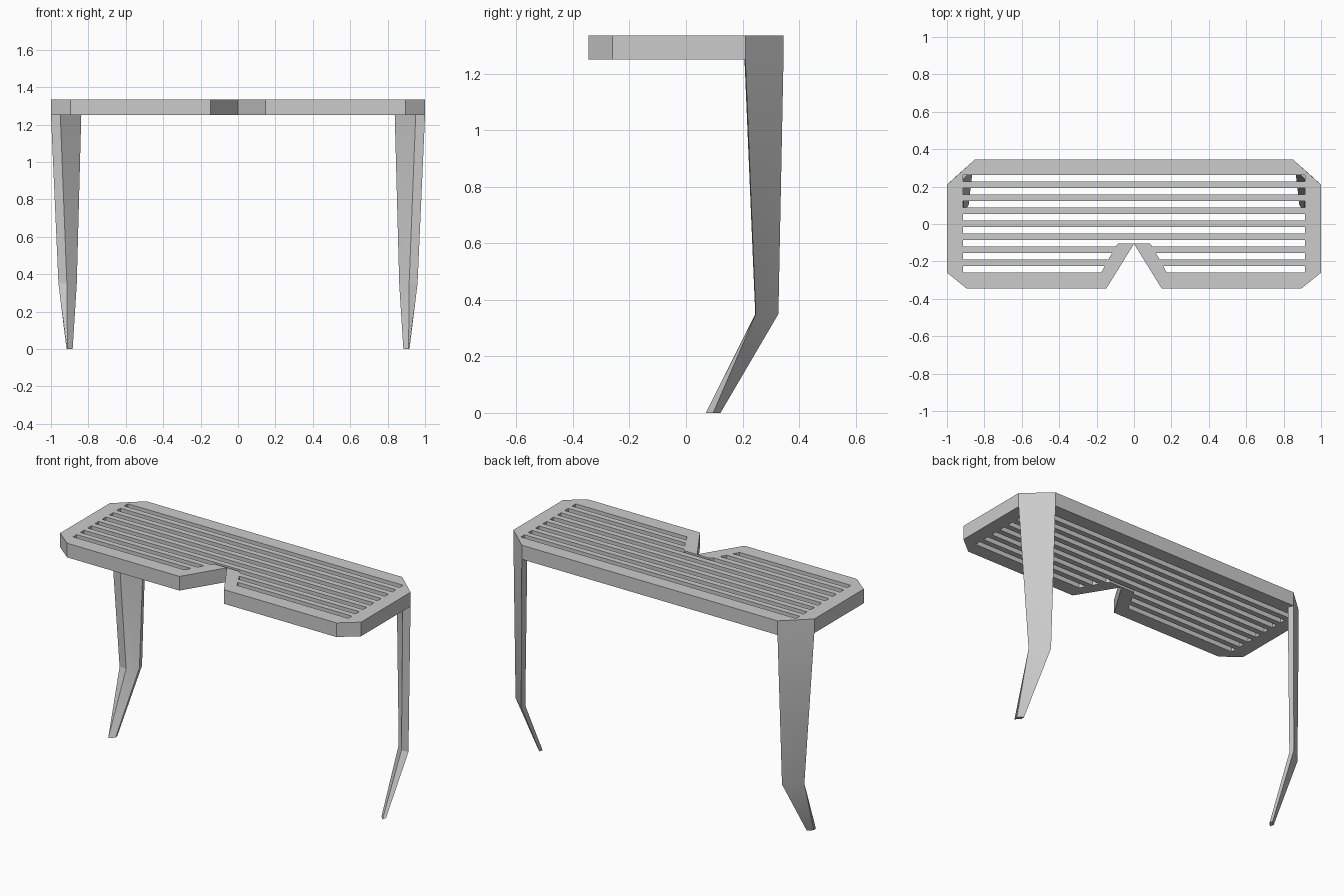
import bpy, bmesh, math

if "Cube" in bpy.data.objects:
    bpy.data.objects.remove(bpy.data.objects["Cube"])

Z_LOW, Z_TOP = 1.25, 1.335
SLOT_X, SLOT_H, PITCH, SLOT_TOP = 0.915, 0.035, 0.0693, 0.261


def nose_x(y):
    """Inner edge of the nose strip at a given y."""
    return 0.09 + 0.55 * (-0.105 - y)


def mirrored(half):
    """Close a right-hand outline with its mirror image."""
    return half + [(-x, y) for x, y in reversed(half) if x != 0]


# Slotted plate: filled 2D curve, outer outline plus slot holes
loops = [mirrored([(0.85, 0.345), (1, 0.21), (1, -0.26), (0.895, -0.345),
                   (0.148, -0.345), (0, -0.106)])]
for i in range(8):
    top = SLOT_TOP - PITCH * i
    low = top - SLOT_H
    if i < 5:
        loops.append(mirrored([(SLOT_X, top), (SLOT_X, low)]))
    elif i == 5:
        loops.append(mirrored([(SLOT_X, top), (SLOT_X, low),
                               (nose_x(low), low), (0.085, -0.104)]))
    else:
        side = [(SLOT_X, top), (SLOT_X, low), (nose_x(low), low), (nose_x(top), top)]
        loops.append(side)
        loops.append([(-x, y) for x, y in side])

curve = bpy.data.curves.new("slotted_plate", 'CURVE')
curve.dimensions = '2D'
curve.fill_mode = 'BOTH'
curve.extrude = (Z_TOP - Z_LOW) / 2
for loop in loops:
    spline = curve.splines.new('POLY')
    spline.points.add(len(loop) - 1)
    for p, (x, y) in zip(spline.points, loop):
        p.co = (x, y, 0, 1)
    spline.use_cyclic_u = True
plate = bpy.data.objects.new("slotted_plate", curve)
plate.location.z = (Z_TOP + Z_LOW) / 2
bpy.context.collection.objects.link(plate)
bpy.context.view_layer.objects.active = plate
plate.select_set(True)
bpy.ops.object.convert(target='MESH')

# Weld the curve's caps to its walls
bm = bmesh.new()
bm.from_mesh(plate.data)
bmesh.ops.remove_doubles(bm, verts=bm.verts, dist=0.0002)
bmesh.ops.recalc_face_normals(bm, faces=bm.faces)
for f in bm.faces:
    f.smooth = False
bm.to_mesh(plate.data)
bm.free()

# Legs: four-sided sections (outer front, inner front, inner back, outer back)
sections = [
    (Z_LOW, [(1, 0.21), (0.95, 0.207), (0.838, 0.31), (0.85, 0.345)]),
    (0.35, [(0.96, 0.247), (0.915, 0.245), (0.862, 0.295), (0.867, 0.327)]),
    (0.0, [(0.917, 0.096), (0.912, 0.07), (0.884, 0.10), (0.888, 0.122)]),
]


def make_leg(name, sign):
    bm = bmesh.new()
    rings = [[bm.verts.new((sign * x, y, z)) for x, y in pts] for z, pts in sections]
    for a, b in zip(rings, rings[1:]):
        for i in range(4):
            j = (i + 1) % 4
            bm.faces.new((a[i], a[j], b[j], b[i]))
    bm.faces.new(rings[0])
    bm.faces.new(rings[-1])
    bmesh.ops.recalc_face_normals(bm, faces=bm.faces)
    mesh = bpy.data.meshes.new(name)
    bm.to_mesh(mesh)
    bm.free()
    leg = bpy.data.objects.new(name, mesh)
    bpy.context.collection.objects.link(leg)
    bpy.ops.object.select_all(action='DESELECT')
    leg.select_set(True)
    bpy.context.view_layer.objects.active = leg
    bpy.ops.object.shade_smooth_by_angle(angle=math.radians(25))


make_leg("right_leg", 1)
make_leg("left_leg", -1)
